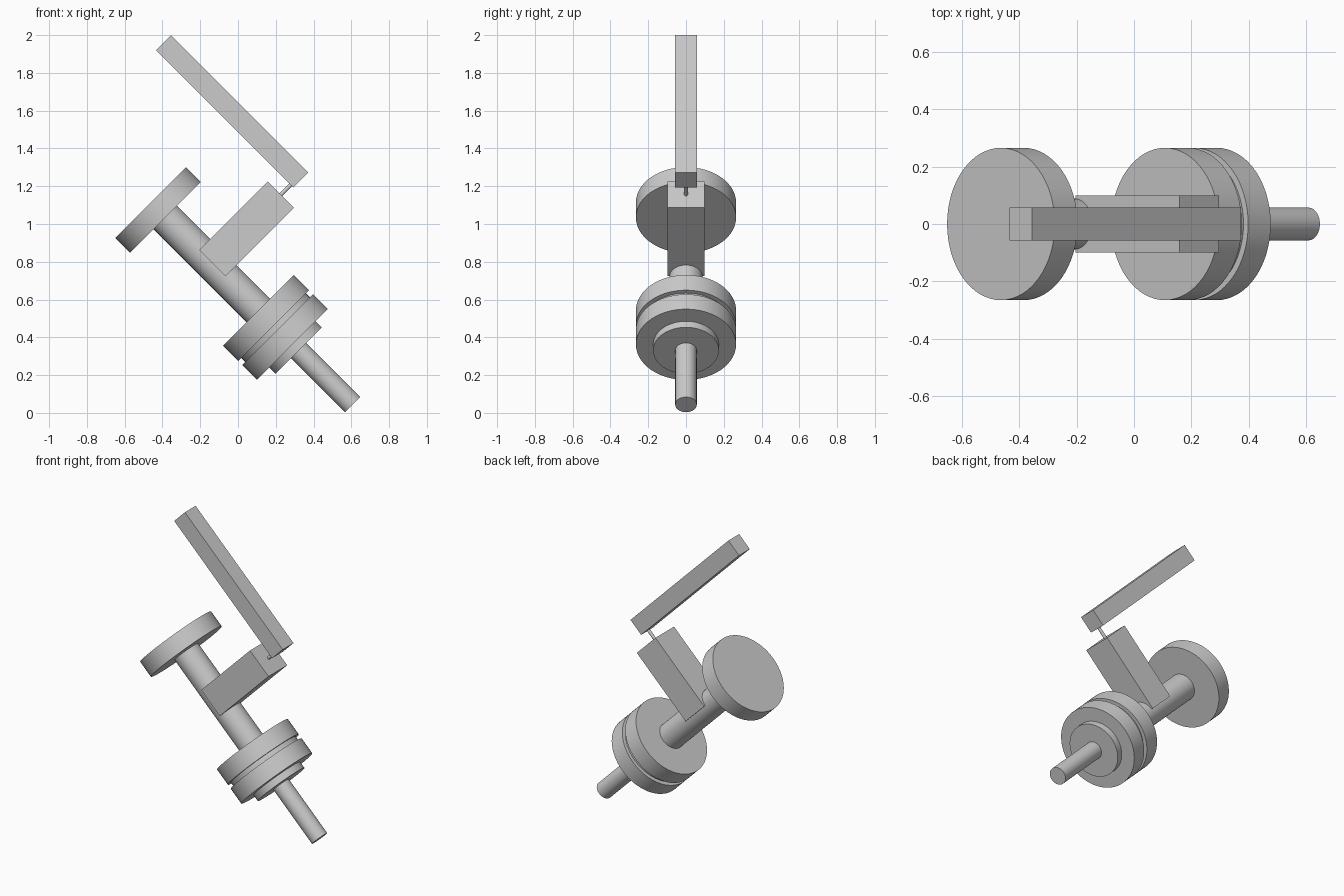
import bpy, math
from mathutils import Matrix, Vector

if "Cube" in bpy.data.objects:
    bpy.data.objects.remove(bpy.data.objects["Cube"])

# Everything lies in a frame tilted 45 degrees about Y: u runs down the shaft, v runs up to the arm
TILT = Matrix.Rotation(math.radians(45), 4, 'Y')
AXIS_V = 0.46


def lathe_cylinder(name, radius, start, end, along_u=True, pos=AXIS_V, sides=64):
    mid = (start + end) / 2
    centre = Vector((mid, 0, pos)) if along_u else Vector((pos, 0, mid))
    turn = Matrix.Rotation(math.radians(90), 4, 'Y') if along_u else Matrix()
    bpy.ops.mesh.primitive_cylinder_add(vertices=sides, radius=radius, depth=end - start)
    ob = bpy.context.object
    ob.name = name
    ob.data.transform(TILT @ Matrix.Translation(centre) @ turn)
    bpy.ops.object.shade_smooth_by_angle(angle=math.radians(30))
    return ob


def box(name, u0, u1, half_y, v0, v1):
    bpy.ops.mesh.primitive_cube_add(size=1)
    ob = bpy.context.object
    ob.name = name
    size = Matrix.Diagonal((u1 - u0, 2 * half_y, v1 - v0, 1))
    ob.data.transform(TILT @ Matrix.Translation(((u0 + u1) / 2, 0, (v0 + v1) / 2)) @ size)
    return ob


# Discs, shaft and tip along the main axis: name, radius, start, end
for part in (
    ("top_disc", 0.265, -1.115, -1.003),
    ("main_shaft", 0.088, -1.003, -0.308),
    ("upper_flange", 0.265, -0.308, -0.194),
    ("groove_core", 0.242, -0.194, -0.163),
    ("lower_flange", 0.265, -0.163, -0.052),
    ("boss", 0.174, -0.052, -0.007),
    ("tip_rod", 0.057, -0.007, 0.398),
):
    lathe_cylinder(*part)

# Side block, thin pin and long arm
box("side_block", -0.754, -0.559, 0.099, 0.465, 0.978)
lathe_cylinder("pin", 0.01, 0.96, 1.07, along_u=False, pos=-0.656, sides=24)
box("arm", -1.665, -0.636, 0.057, 1.051, 1.163)
